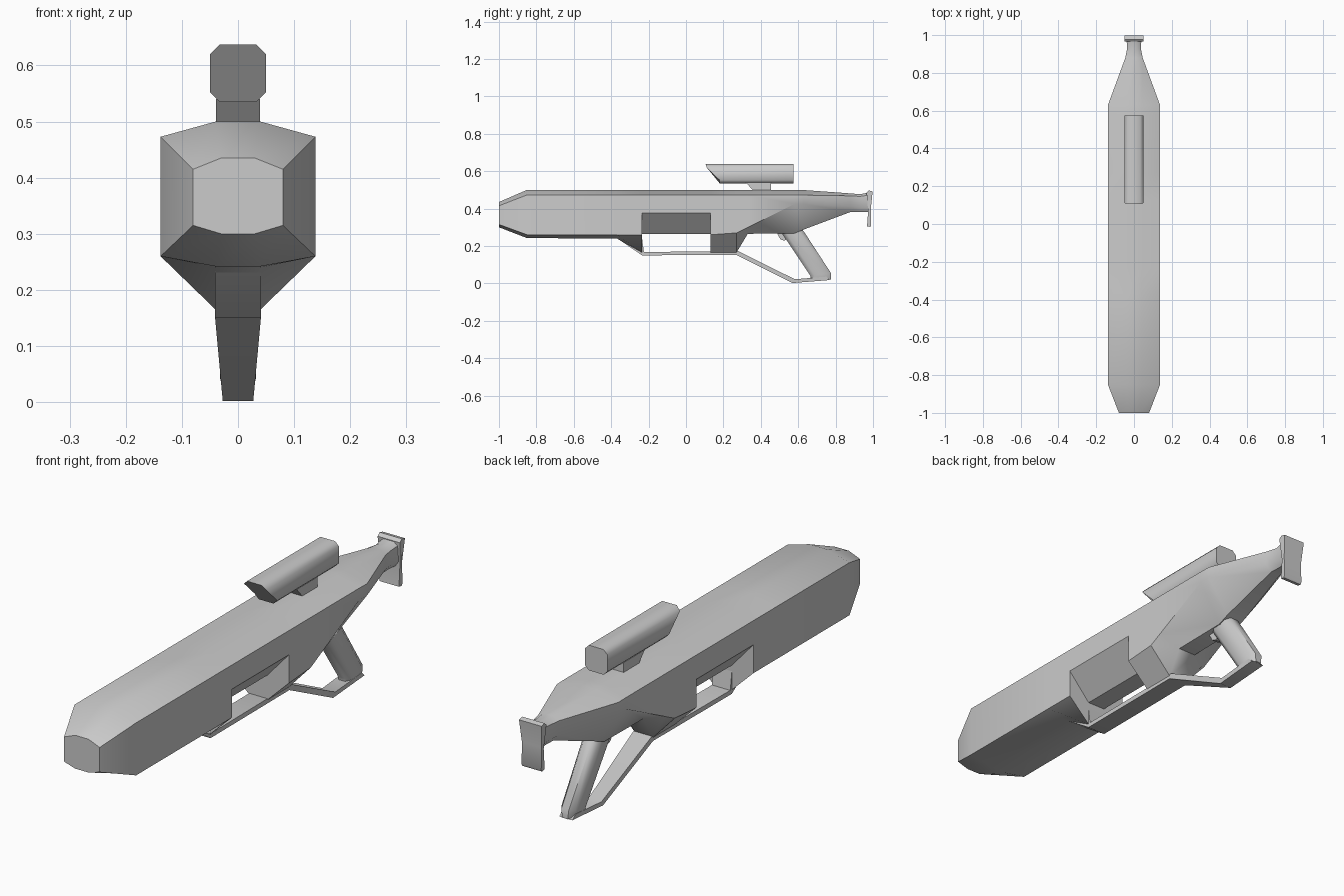
import bpy, bmesh, math

if "Cube" in bpy.data.objects:
    bpy.data.objects.remove(bpy.data.objects["Cube"])


def finish(name, bm, angle=40):
    bmesh.ops.recalc_face_normals(bm, faces=bm.faces)
    mesh = bpy.data.meshes.new(name)
    bm.to_mesh(mesh)
    bm.free()
    ob = bpy.data.objects.new(name, mesh)
    bpy.context.collection.objects.link(ob)
    bpy.ops.object.select_all(action='DESELECT')
    bpy.context.view_layer.objects.active = ob
    ob.select_set(True)
    bpy.ops.object.shade_smooth_by_angle(angle=math.radians(angle))
    return ob


def loft(name, rings, angle=40):
    """Skin a list of equal-length rings and cap both ends."""
    bm = bmesh.new()
    loops = [[bm.verts.new(p) for p in ring] for ring in rings]
    n = len(loops[0])
    for a, b in zip(loops, loops[1:]):
        for i in range(n):
            j = (i + 1) % n
            bm.faces.new((a[i], a[j], b[j], b[i]))
    bm.faces.new(loops[0])
    bm.faces.new(loops[-1])
    return finish(name, bm, angle)


def body_ring(y, xt, zt, xs, zs, zl, zb):
    half = [(xt, zt), (xs, zs), (xs, zl), (xt, zb)]
    return [(x, y, z) for x, z in half] + [(-x, y, z) for x, z in reversed(half)]


def octagon(x, z0, z1, c):
    return [(x - c, z1), (x, z1 - c), (x, z0 + c), (x - c, z0),
            (c - x, z0), (-x, z0 + c), (-x, z1 - c), (c - x, z1)]


def side_profile(name, pts, width, angle=40):
    """Side outline (y, z) made solid; width is a function of height."""
    return loft(name, [[(s * width(z), y, z) for y, z in pts] for s in (-1, 1)], angle)


# Body: nose, receiver with hand-hold recess, magazine block, tapering stock
# y, flat half width, top, side half width, shoulder, lower edge, bottom
sections = [
    (-1.00, .030, .435, .080, .415, .315, .300),
    (-0.85, .040, .500, .138, .473, .260, .242),
    (-0.37, .040, .500, .138, .473, .260, .240),
    (-0.235, .040, .500, .138, .473, .260, .165),
    (-0.235, .040, .500, .138, .473, .375, .265),
    (0.13, .040, .500, .138, .473, .375, .265),
    (0.13, .040, .500, .138, .473, .260, .165),
    (0.27, .040, .500, .138, .473, .270, .165),
    (0.33, .040, .500, .138, .473, .300, .265),
    (0.58, .040, .500, .138, .473, .425, .268),
    (0.63, .040, .499, .138, .472, .425, .288),
    (0.88, .022, .481, .046, .468, .410, .382),
    (0.93, .020, .477, .036, .465, .405, .382),
    (0.98, .024, .486, .040, .472, .405, .382),
]
loft("body", [body_ring(*s) for s in sections])

# Butt plate, slightly dished
side_profile("butt_plate",
             [(.965, .486), (.978, .497), (.998, .492), (.988, .40), (.990, .31),
              (.985, .302), (.968, .305), (.974, .39)],
             lambda z: .044 + .006 * (z > .45))


# Lower rail and trigger guard strap
def guard_width(z):
    return .027 + .014 * min(1, max(0, z / .15))


strap = [((-.37, .242), (-.235, .242)), ((-.235, .150), (-.225, .168)),
         ((.27, .152), (.28, .172)), ((.57, .002), (.582, .022)),
         ((.77, .018), (.75, .036))]
loft("lower_rail_and_guard",
     [[(-guard_width(a[1]), *a), (guard_width(a[1]), *a),
       (guard_width(b[1]), *b), (-guard_width(b[1]), *b)] for a, b in strap])

# Pistol grip: chamfered column leaning back
grip = []
for y0, z0, y1, z1, w in [(.50, .29, .61, .305, .036), (.525, .25, .635, .27, .036),
                          (.665, .04, .775, .055, .032), (.665, .018, .775, .020, .026)]:
    def at(t):
        return (y0 + (y1 - y0) * t, z0 + (z1 - z0) * t)
    half = [(w * .5, 0), (w, .2), (w, .8), (w * .5, 1)]
    grip.append([(x, *at(t)) for x, t in half] +
                [(-x, *at(t)) for x, t in reversed(half)])
loft("pistol_grip", grip, 50)

# Trigger
side_profile("trigger", [(.48, .28), (.505, .235), (.525, .228), (.56, .245), (.57, .28)],
             lambda z: .015)

# Sight: octagonal tube with slanted front
front = [(x, .105 + .075 * min(1, max(0, (.625 - z) / .07)), z)
         for x, z in octagon(.05, .535, .637, .017)]
back = [(x, .575, z) for x, z in octagon(.05, .535, .637, .017)]
loft("sight", [front, back], 50)

# Sight mount
side_profile("sight_mount", [(.32, .54), (.36, .495), (.455, .495), (.455, .54)],
             lambda z: .039)

# Stand the model on z = 0
for ob in bpy.data.objects:
    for v in ob.data.vertices:
        v.co.z = max(0, v.co.z)
